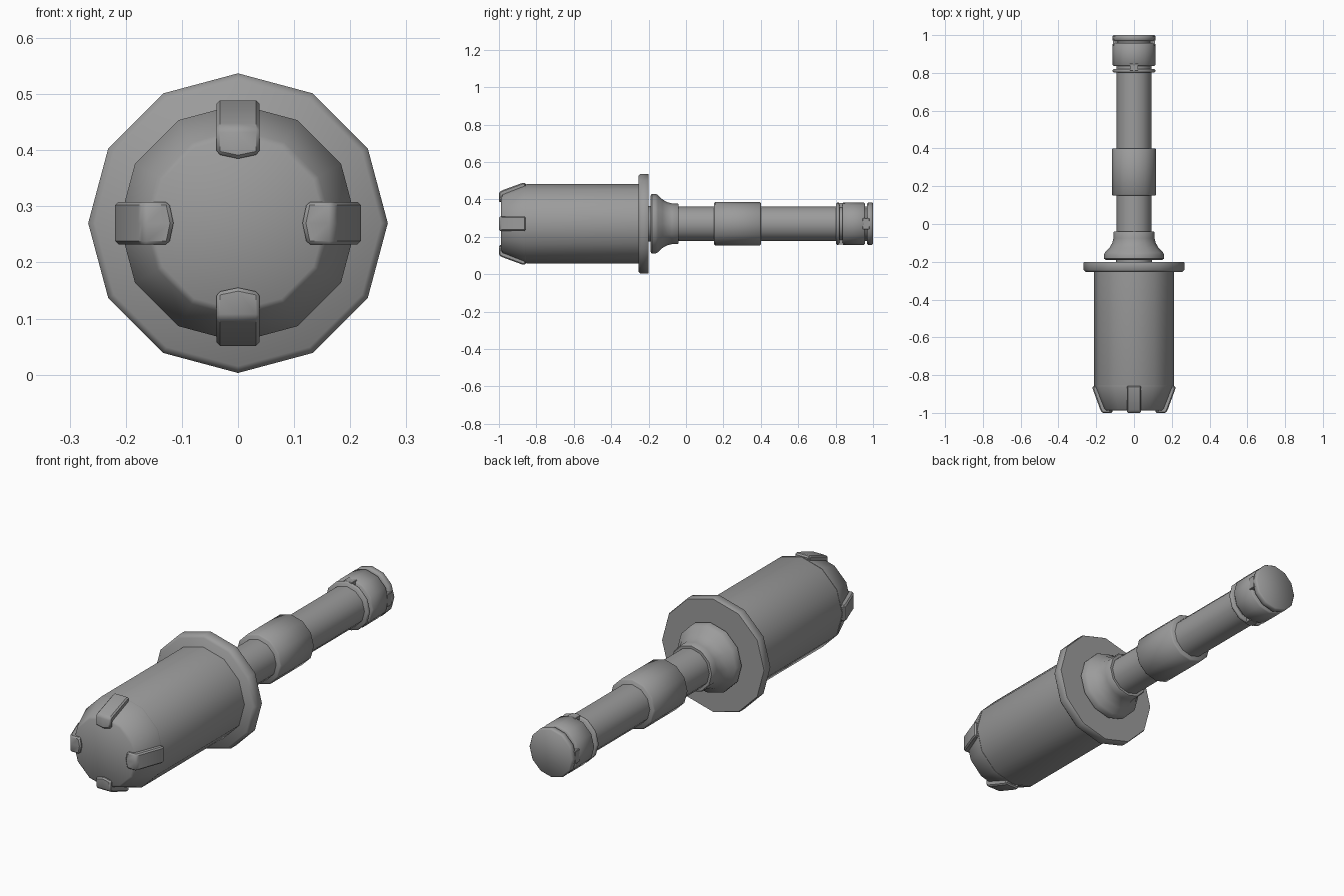
import bpy, bmesh, math
from mathutils import Matrix, Vector

cube = bpy.data.objects.get("Cube")
if cube:
    bpy.data.objects.remove(cube, do_unlink=True)

AXIS = 0.27   # height of the long axis
SIDES = 12

metal = bpy.data.materials.new("grey metal")
metal.use_nodes = True
GREY = (0.33, 0.33, 0.33, 1)
metal.diffuse_color = GREY
metal.node_tree.nodes["Principled BSDF"].inputs["Base Color"].default_value = GREY


def finish(name, bm, angle=40, bevel=0):
    bmesh.ops.recalc_face_normals(bm, faces=bm.faces)
    if bevel:
        edges = [e for e in bm.edges if e.calc_face_angle(0) > 0.5]
        bmesh.ops.bevel(bm, geom=edges, offset=bevel, segments=1, affect='EDGES')
    mesh = bpy.data.meshes.new(name)
    bm.to_mesh(mesh)
    bm.free()
    mesh.materials.append(metal)
    obj = bpy.data.objects.new(name, mesh)
    bpy.context.collection.objects.link(obj)
    bpy.ops.object.select_all(action='DESELECT')
    obj.select_set(True)
    bpy.context.view_layer.objects.active = obj
    bpy.ops.object.shade_smooth_by_angle(angle=math.radians(angle))
    return obj


def lathe(name, profile, angle=40):
    """Turn (y, radius) points about the long axis and cap both ends."""
    bm = bmesh.new()
    rings = []
    for y, r in profile:
        rings.append([bm.verts.new((r * math.sin(a), y, AXIS + r * math.cos(a)))
                      for a in (2 * math.pi * k / SIDES for k in range(SIDES))])
    for a, b in zip(rings, rings[1:]):
        for k in range(SIDES):
            n = (k + 1) % SIDES
            bm.faces.new((a[k], a[n], b[n], b[k]))
    bm.faces.new(rings[0])
    bm.faces.new(rings[-1])
    return finish(name, bm, angle)


def tube(name, y0, y1, r, c=0.006):
    """Cylinder with small chamfered rims."""
    return lathe(name, [(y0, r - c), (y0 + c, r), (y1 - c, r), (y1, r - c)], 50)


def lug(name, section, half, turn, crown=0.0, bevel=0.006):
    """Extrude a (y, radius) section sideways, then turn it about the axis."""
    bm = bmesh.new()
    inner = min(r for y, r in section)
    spin = Matrix.Rotation(turn, 3, 'Y')
    rows = []
    for x in (-half, 0, half):
        row = []
        for y, r in section:
            dip = crown if x == 0 and r < inner + 0.001 else 0
            row.append(bm.verts.new(spin @ Vector((x, y, r - dip)) + Vector((0, 0, AXIS))))
        rows.append(row)
    count = len(section)
    for a, b in zip(rows, rows[1:]):
        for k in range(count):
            n = (k + 1) % count
            bm.faces.new((a[k], a[n], b[n], b[k]))
    bm.faces.new(rows[0])
    bm.faces.new(rows[-1])
    return finish(name, bm, 35, bevel)


# Main barrel with its tapered nose
lathe("barrel", [(-0.87, 0.205), (-0.85, 0.212), (-0.22, 0.212)])
lathe("nose", [(-0.988, 0.155), (-0.98, 0.166), (-0.862, 0.212), (-0.855, 0.212)], 50)
lathe("flange", [(-0.255, 0.255), (-0.243, 0.267), (-0.205, 0.267), (-0.2, 0.264)], 50)

# Four clamps that wrap over the nose
clamp = [(-0.857, 0.219), (-0.873, 0.219), (-0.985, 0.178), (-1.0, 0.168),
         (-1.0, 0.123), (-0.97, 0.123), (-0.857, 0.185)]
for k, side in enumerate(("top", "left", "bottom", "right")):
    lug("nose_clamp_" + side, clamp, 0.038, k * math.pi / 2, 0.008)

# Bell-shaped neck and the shaft
lathe("neck_disc", [(-0.205, 0.095), (-0.185, 0.095)])
lathe("neck_bell", [(-0.19, 0.15), (-0.183, 0.16), (-0.163, 0.16), (-0.15, 0.153),
                    (-0.125, 0.129), (-0.1, 0.115), (-0.075, 0.109), (-0.045, 0.109),
                    (-0.04, 0.105)], 50)
lathe("shaft", [(-0.19, 0.093), (0.985, 0.093)])
tube("sleeve", 0.15, 0.4, 0.117)

# Stepped tip
tube("tip_ring", 0.803, 0.82, 0.113, 0.004)
tube("tip_collar", 0.836, 0.957, 0.114)
tube("tip_cap", 0.968, 1.0, 0.114)
for k, side in enumerate(("top", "left", "bottom", "right")):
    y0, y1, half = (0.81, 0.85, 0.022) if k % 2 == 0 else (0.945, 0.98, 0.03)
    box = [(y0, 0.085), (y1, 0.085), (y1, 0.112), (y0, 0.112)]
    lug("tip_tab_" + side, box, half, k * math.pi / 2, 0, 0.002)
